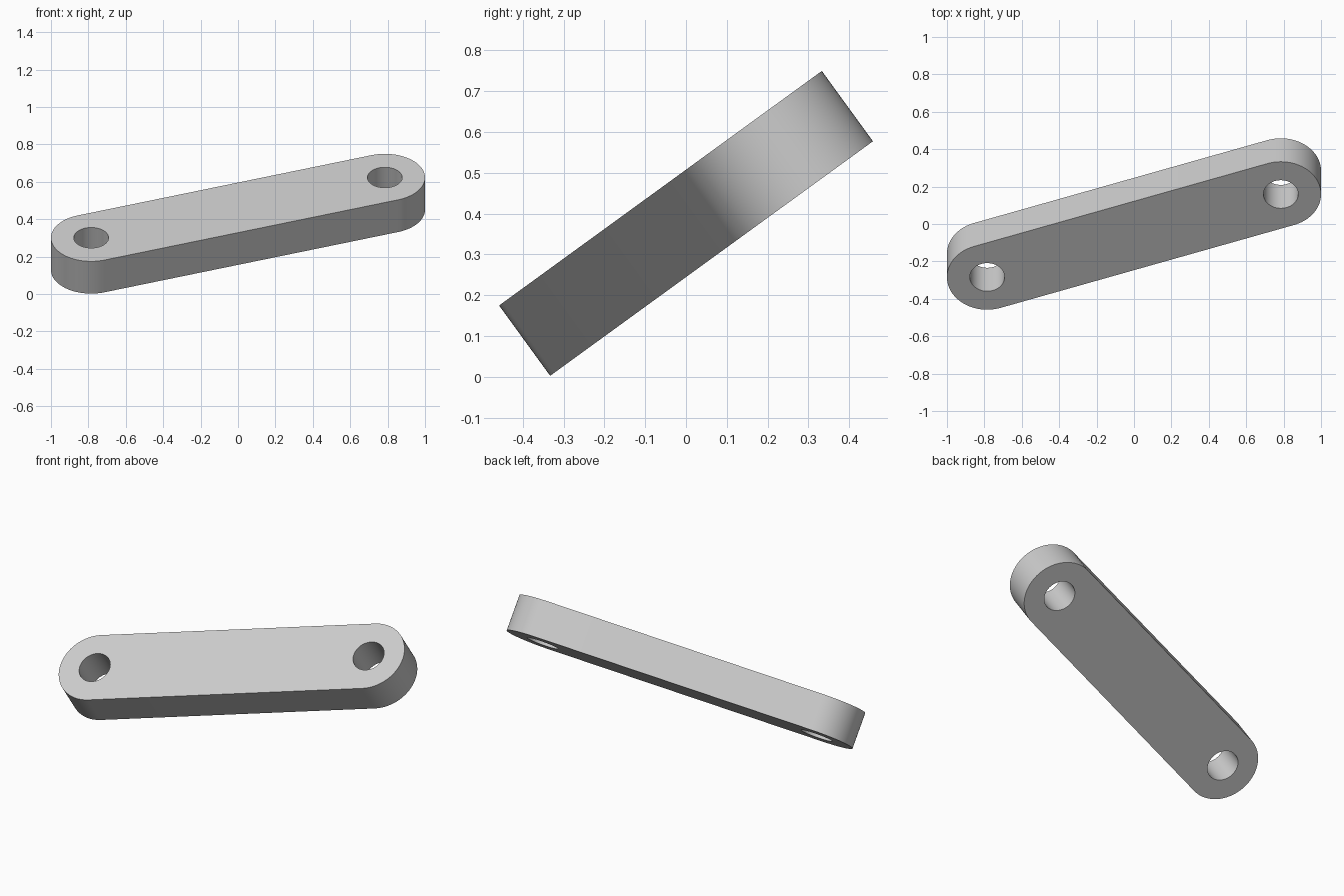
import bpy, bmesh, math
from mathutils import Matrix, Vector

cube = bpy.data.objects.get("Cube")
if cube:
    bpy.data.objects.remove(cube, do_unlink=True)

END_R, HOLE_R, THICK = 0.215, 0.093, 0.213
PIVOT = Vector((0.785, 0.274))      # hole centre within the tilted plane
TILT = math.radians(36)
HEIGHT = 0.376
STEPS = 48


def arc(centre, radius, start, sweep, count):
    return [centre + radius * Vector((math.cos(start + sweep * i / count),
                                      math.sin(start + sweep * i / count)))
            for i in range(count + 1)]


def add_loop(bm, points):
    verts = [bm.verts.new((p.x, p.y, -THICK / 2)) for p in points]
    return [bm.edges.new((a, b)) for a, b in zip(verts, verts[1:] + verts[:1])]


# Rounded bar outline and the two pin holes
bm = bmesh.new()
lean = math.atan2(PIVOT.y, PIVOT.x)
outline = (arc(PIVOT, END_R, lean - math.pi / 2, math.pi, STEPS)
           + arc(-PIVOT, END_R, lean + math.pi / 2, math.pi, STEPS))
edges = add_loop(bm, outline)
for centre in (PIVOT, -PIVOT):
    edges += add_loop(bm, arc(centre, HOLE_R, 0, math.tau, STEPS)[:-1])
bmesh.ops.triangle_fill(bm, edges=edges, use_beauty=True, use_dissolve=False)

# Thickness, then tilt into place
top = bmesh.ops.extrude_face_region(bm, geom=bm.faces[:], use_keep_orig=True)
bmesh.ops.translate(bm, vec=(0, 0, THICK),
                    verts=[g for g in top["geom"] if isinstance(g, bmesh.types.BMVert)])
bmesh.ops.recalc_face_normals(bm, faces=bm.faces[:])
bm.transform(Matrix.Translation((0, 0, HEIGHT)) @ Matrix.Rotation(TILT, 4, 'X'))

mesh = bpy.data.meshes.new("link_bar")
bm.to_mesh(mesh)
bm.free()
bar = bpy.data.objects.new("link_bar", mesh)
bpy.context.collection.objects.link(bar)

# Plain grey finish
grey = bpy.data.materials.new("light_grey")
grey.use_nodes = True
colour = (0.6, 0.6, 0.6, 1)
grey.diffuse_color = colour
grey.node_tree.nodes["Principled BSDF"].inputs["Base Color"].default_value = colour
mesh.materials.append(grey)

# Smooth rounded sides with crisp rims
bpy.ops.object.select_all(action='DESELECT')
bar.select_set(True)
bpy.context.view_layer.objects.active = bar
bpy.ops.object.shade_smooth_by_angle(angle=math.radians(30))
